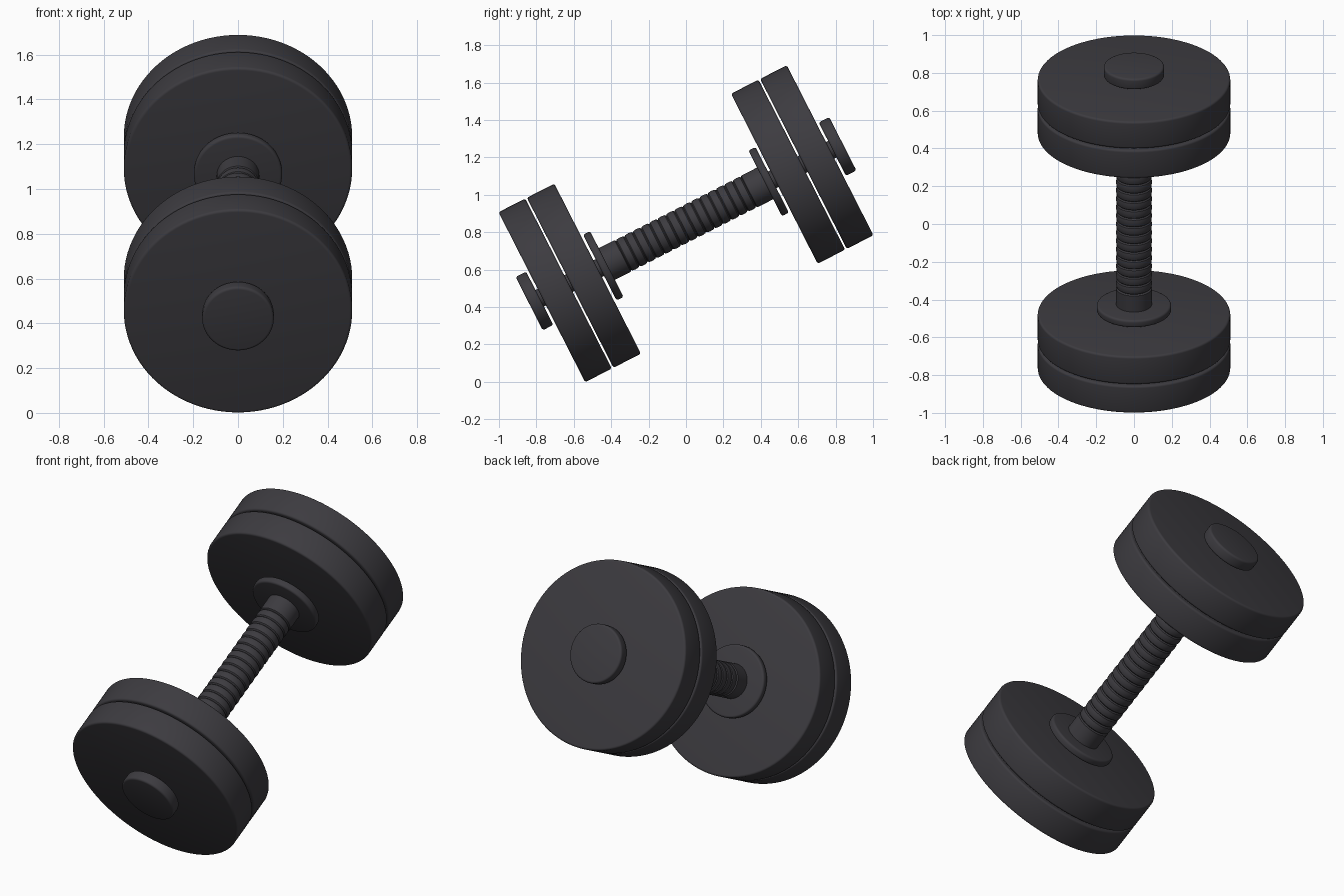
import bpy
import bmesh
from math import radians, pi, cos, sin
from mathutils import Matrix, Vector

if "Cube" in bpy.data.objects:
    bpy.data.objects.remove(bpy.data.objects["Cube"])

black = bpy.data.materials.new("charcoal_black")
black.use_nodes = True
colour = (0.046, 0.044, 0.051, 1)
black.diffuse_color = colour
black.node_tree.nodes["Principled BSDF"].inputs["Base Color"].default_value = colour

# Tilt that lays the bar's axis from low front to high back
TILT = Matrix.Translation((0, 0, 0.845)) @ Matrix.Rotation(radians(-63), 4, "X")


def lathe(name, profile, steps=96):
    """Spin (radius, height) points around the bar's axis."""
    bm = bmesh.new()
    verts = [bm.verts.new((r, 0, h)) for r, h in profile]
    edges = [bm.edges.new(pair) for pair in zip(verts, verts[1:])]
    bmesh.ops.spin(bm, geom=verts + edges, cent=(0, 0, 0), axis=(0, 0, 1),
                   angle=2 * pi, steps=steps, use_duplicate=False)
    bmesh.ops.remove_doubles(bm, verts=bm.verts, dist=0.0001)
    bmesh.ops.recalc_face_normals(bm, faces=bm.faces)
    mesh = bpy.data.meshes.new(name)
    bm.to_mesh(mesh)
    bm.free()
    mesh.materials.append(black)
    obj = bpy.data.objects.new(name, mesh)
    bpy.context.collection.objects.link(obj)
    obj.matrix_world = TILT
    bpy.ops.object.select_all(action="DESELECT")
    obj.select_set(True)
    bpy.context.view_layer.objects.active = obj
    bpy.ops.object.shade_smooth_by_angle(angle=radians(35))
    return obj


def disc(name, radius, low, high, bevel):
    """Solid round disc with rounded rims."""
    arc = [Vector((sin(a), cos(a))) * bevel for a in (i * pi / 8 for i in range(5))]
    inner = radius - bevel
    top = [(inner + p.x, high - bevel + p.y) for p in arc]
    bottom = [(inner + p.x, low + bevel - p.y) for p in reversed(arc)]
    return lathe(name, [(0, high)] + top + bottom + [(0, low)])


# Weights, collars and end caps, mirrored to both ends
parts = [
    ("inner_plate", 0.51, 0.53, 0.695, 0.012),
    ("outer_plate", 0.51, 0.705, 0.865, 0.012),
    ("collar", 0.197, 0.475, 0.517, 0.012),
    ("end_cap", 0.16, 0.878, 0.941, 0.012),
]
for side, sign in (("front", -1), ("back", 1)):
    for name, radius, near, far, bevel in parts:
        low, high = sorted((sign * near, sign * far))
        disc(side + "_" + name, radius, low, high, bevel)

# Thin core that joins the stacked parts
disc("core_rod", 0.05, -0.9, 0.9, 0.005)

# Grip with a row of rounded ridges between plain ends
RIDGES, HALF = 15, 0.375
pitch = 2 * HALF / RIDGES
grip = [(0, -0.48), (0.095, -0.48), (0.095, -HALF - 0.005)]
for i in range(RIDGES):
    start = -HALF + i * pitch
    grip.append((0.086, start))
    grip += [(0.091 + 0.004 * sin(pi * t), start + pitch * t)
             for t in (0.12, 0.3, 0.5, 0.7, 0.88)]
grip += [(0.086, HALF), (0.095, HALF + 0.005), (0.095, 0.48), (0, 0.48)]
lathe("ridged_grip", grip, 64)
